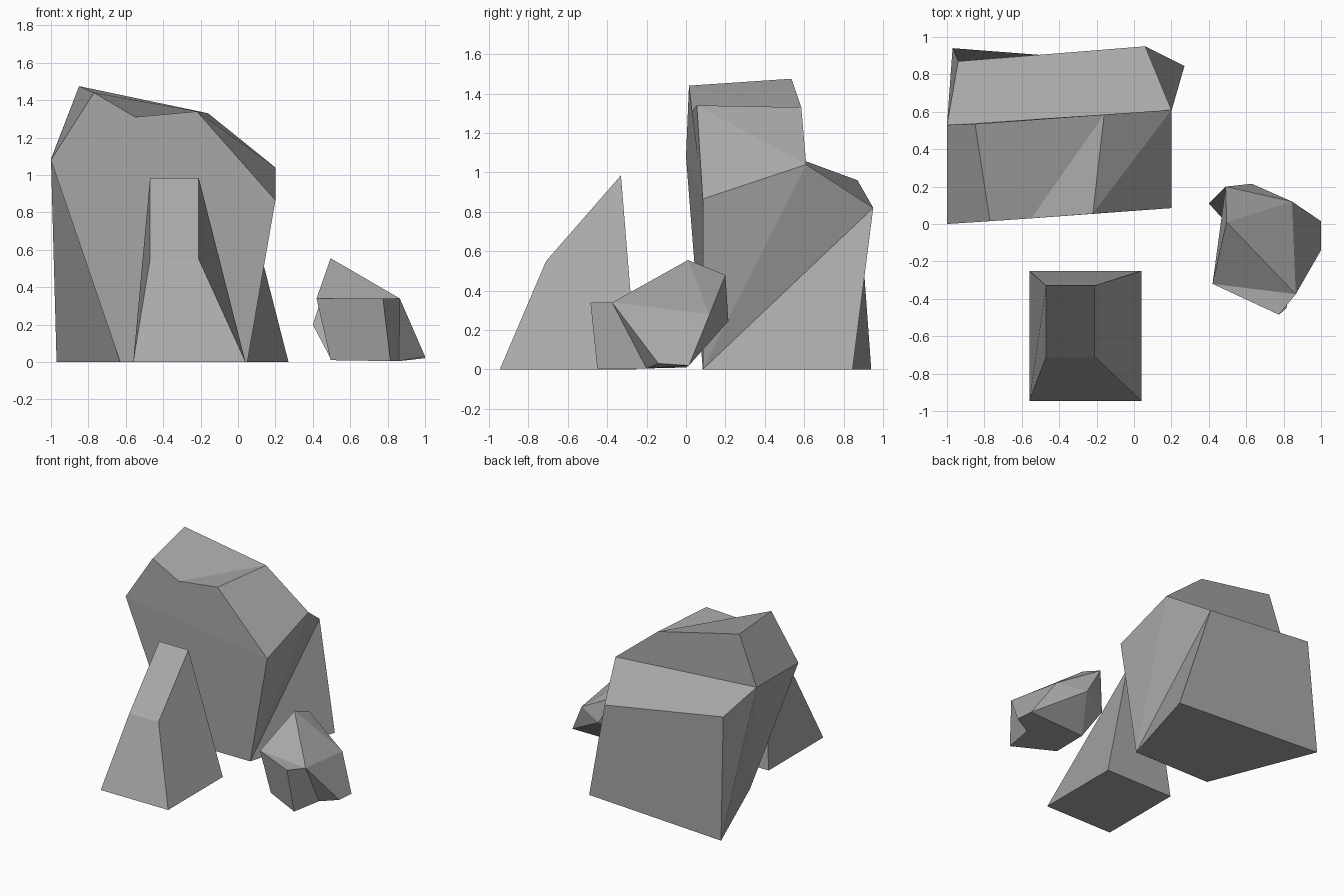
import bpy
import bmesh

default_cube = bpy.data.objects.get("Cube")
if default_cube:
    bpy.data.objects.remove(default_cube, do_unlink=True)

# One plain stone colour for every rock
stone = bpy.data.materials.new("grey_stone")
stone.use_nodes = True
colour = (0.4, 0.4, 0.4, 1)
stone.diffuse_color = colour
shader = next(n for n in stone.node_tree.nodes if n.type == "BSDF_PRINCIPLED")
shader.inputs["Base Color"].default_value = colour
shader.inputs["Roughness"].default_value = 0.9


def make_rock(name, corners, facets):
    """Build a faceted rock: each facet is a word spelling its corner letters."""
    bm = bmesh.new()
    verts = {letter: bm.verts.new(point) for letter, point in corners.items()}
    for word in facets.split():
        bm.faces.new([verts[letter] for letter in word])
    bmesh.ops.recalc_face_normals(bm, faces=bm.faces)
    mesh = bpy.data.meshes.new(name)
    bm.to_mesh(mesh)
    bm.free()
    mesh.materials.append(stone)
    rock = bpy.data.objects.new(name, mesh)
    bpy.context.scene.collection.objects.link(rock)
    return rock


# Large boulder: flat front, sloping ridge, stepped back
make_rock("large_boulder", {
    "A": (-1, 0, 1.08), "B": (-.77, .015, 1.44), "C": (-.55, .03, 1.31),
    "D": (-.22, .055, 1.34), "E": (.2, .085, .865),
    "F": (-.85, .535, 1.475), "G": (-.16, .585, 1.33),
    "H": (.2, .61, 1.04), "O": (-1, .53, 1.085),
    "I": (-.94, .87, .96), "J": (.06, .95, .82),
    "K": (-.63, .085, 0), "L": (.05, .085, 0),
    "M": (.27, .845, 0), "N": (-.97, .94, 0),
}, "KLEA ABCDE BFGC CGD DGH DHE AOFB OHGF OIJH IJMN "
   "EHL HJL JML INO ONK OKA KLMN")

# Small rock: low faceted stone with an off-centre peak
make_rock("small_rock", {
    "P": (.495, .01, .555), "Q": (.42, -.32, .34), "R": (.775, -.485, .34),
    "S": (.865, -.375, .34), "T": (.845, .12, .28),
    "U": (1, .015, .02), "V": (1, -.14, .03),
    "W": (.49, .2, .48), "X": (.63, .215, .245), "Y": (.4, .11, .2),
    "Z": (.5, 0, .01), "a": (.495, -.29, .01),
    "b": (.815, -.45, .005), "c": (.86, -.2, .005),
}, "PQS QRS PST PTW TXW PWQ QRba RScb SVc STUV TXU "
   "QWZa WYZ WXY XUZ XZY abcZ cVUZ")

# Leaning spire: a tapered block with a slanted top
bottom_x, top_x = (-.56, .04), (-.47, -.21)
spire = {}
for side, (low_x, high_x) in enumerate(zip(bottom_x, top_x)):
    front_low, front_high, back_high, back_low = ("ABCD", "EFGH")[side]
    spire[front_low] = (low_x, -.945, 0)
    spire[front_high] = (high_x, -.71, .55)
    spire[back_high] = (high_x, -.33, .985)
    spire[back_low] = (low_x, -.25, 0)
make_rock("leaning_spire", spire, "ABCD EFGH ABFE BCGF CDHG DAEH")
